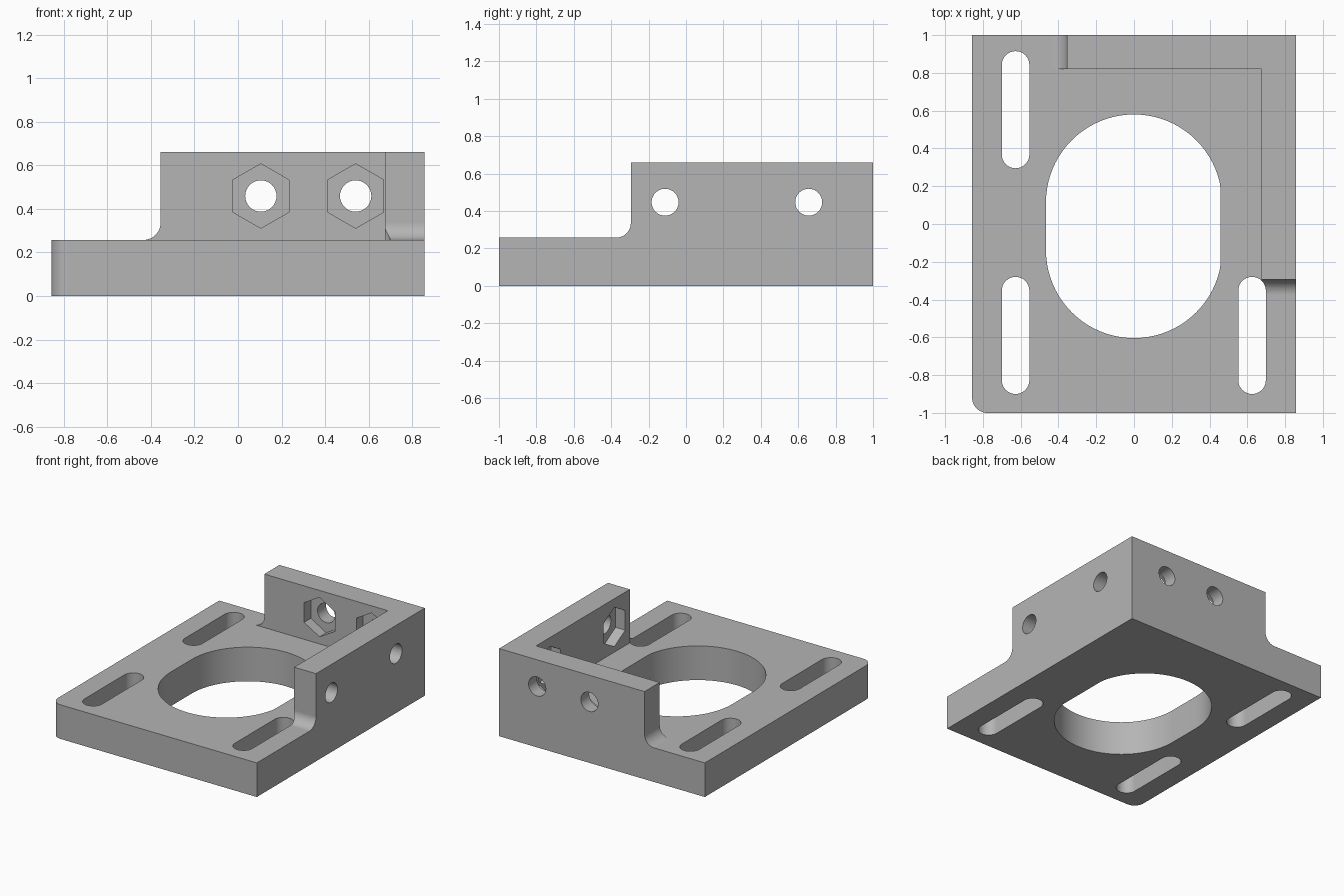
import bpy, bmesh
from math import sin, cos, pi, radians

if "Cube" in bpy.data.objects:
    bpy.data.objects.remove(bpy.data.objects["Cube"], do_unlink=True)

HALF_X, HALF_Y = 0.857, 1.0
FLOOR, TOP = 0.257, 0.66
WALL_END_X, WALL_END_Y = -0.355, -0.295     # free ends of the two walls
INNER_X, INNER_Y = 0.675, 0.82              # inner wall faces
FILLET = 0.08
BIG = 1.5                                   # overshoot for cutters

AXES = {"x": lambda u, v, w: (w, u, v),
        "y": lambda u, v, w: (u, w, v),
        "z": lambda u, v, w: (u, v, w)}


def prism(name, outline, axis, low, high):
    """Extrude a closed 2D outline along an axis."""
    bm = bmesh.new()
    place = AXES[axis]
    ends = [[bm.verts.new(place(u, v, w)) for u, v in outline] for w in (low, high)]
    bm.faces.new(ends[0])
    bm.faces.new(ends[1])
    n = len(outline)
    for i in range(n):
        j = (i + 1) % n
        bm.faces.new((ends[0][i], ends[0][j], ends[1][j], ends[1][i]))
    bmesh.ops.recalc_face_normals(bm, faces=bm.faces)
    mesh = bpy.data.meshes.new(name)
    bm.to_mesh(mesh)
    bm.free()
    obj = bpy.data.objects.new(name, mesh)
    bpy.context.collection.objects.link(obj)
    return obj


def arc(cx, cy, r, start, end, steps):
    angles = [radians(start + (end - start) * i / steps) for i in range(steps + 1)]
    return [(cx + r * cos(a), cy + r * sin(a)) for a in angles]


def circle(cx, cy, r, sides):
    return [(cx + r * sin(2 * pi * i / sides), cy + r * cos(2 * pi * i / sides))
            for i in range(sides)]


def slot(cx, cy, r, reach, steps=16):
    """Rounded slot, long in the second direction."""
    return (arc(cx, cy + reach, r, 0, 180, steps)
            + arc(cx, cy - reach, r, 180, 360, steps))


def step_outline(end):
    """Open space beside a wall's free end, with a rounded foot."""
    return ([(end, BIG), (-BIG, BIG), (-BIG, FLOOR)]
            + arc(end - FILLET, FLOOR + FILLET, FILLET, -90, 0, 12))


# Solid block with one rounded corner
block = arc(-HALF_X + FILLET, -HALF_Y + FILLET, FILLET, 180, 270, 12)
block += [(HALF_X, -HALF_Y), (HALF_X, HALF_Y), (-HALF_X, HALF_Y)]
bracket = prism("corner_bracket", block, "z", 0, TOP)

# Space above the base plate, leaving the two walls
cutters = [
    prism("back_wall_step", step_outline(WALL_END_X), "y", -BIG, BIG),
    prism("side_wall_step", step_outline(WALL_END_Y), "x", -BIG, BIG),
    prism("inner_space", [(-BIG, -BIG), (INNER_X, -BIG), (INNER_X, INNER_Y),
                          (-BIG, INNER_Y)], "z", FLOOR, BIG),
]

# Large central opening, flattened on one side
opening = [(min(x, 0.458), y) for x, y in slot(0, -0.012, 0.466, 0.126, 40)]
cutters.append(prism("central_opening", opening, "z", -BIG, BIG))

# Mounting slots
for x, y in ((-0.627, 0.605), (-0.627, -0.59), (0.625, -0.59)):
    cutters.append(prism("mounting_slot", slot(x, y, 0.073, 0.237), "z", -BIG, BIG))

# Bolt holes with hexagonal nut pockets on the inner wall faces
POCKET = 0.08
for axis, inner, height, spots in (("y", INNER_Y, 0.459, (0.105, 0.54)),
                                   ("x", INNER_X, 0.447, (-0.112, 0.656))):
    for u in spots:
        cutters.append(prism("bolt_hole", circle(u, height, 0.072, 32),
                             axis, inner - 0.05, BIG))
        cutters.append(prism("nut_pocket", circle(u, height, 0.148, 6),
                             axis, inner - 0.05, inner + POCKET))

# Carve the block, then discard the cutters
bpy.context.view_layer.objects.active = bracket
for cutter in cutters:
    mod = bracket.modifiers.new("cut", "BOOLEAN")
    mod.operation, mod.solver, mod.object = "DIFFERENCE", "EXACT", cutter
    bpy.ops.object.modifier_apply(modifier=mod.name)
    bpy.data.objects.remove(cutter, do_unlink=True)

# Grey material
grey = bpy.data.materials.new("plain_grey")
grey.use_nodes = True
colour = (0.46, 0.46, 0.46, 1)
grey.diffuse_color = colour
grey.node_tree.nodes["Principled BSDF"].inputs["Base Color"].default_value = colour
bracket.data.materials.clear()
bracket.data.materials.append(grey)

# Smooth curved faces, keep flat ones flat
for obj in bpy.context.selected_objects:
    obj.select_set(False)
bracket.select_set(True)
bpy.ops.object.shade_smooth_by_angle(angle=radians(25))
weighted = bracket.modifiers.new("weighted_normals", "WEIGHTED_NORMAL")
weighted.keep_sharp = True
